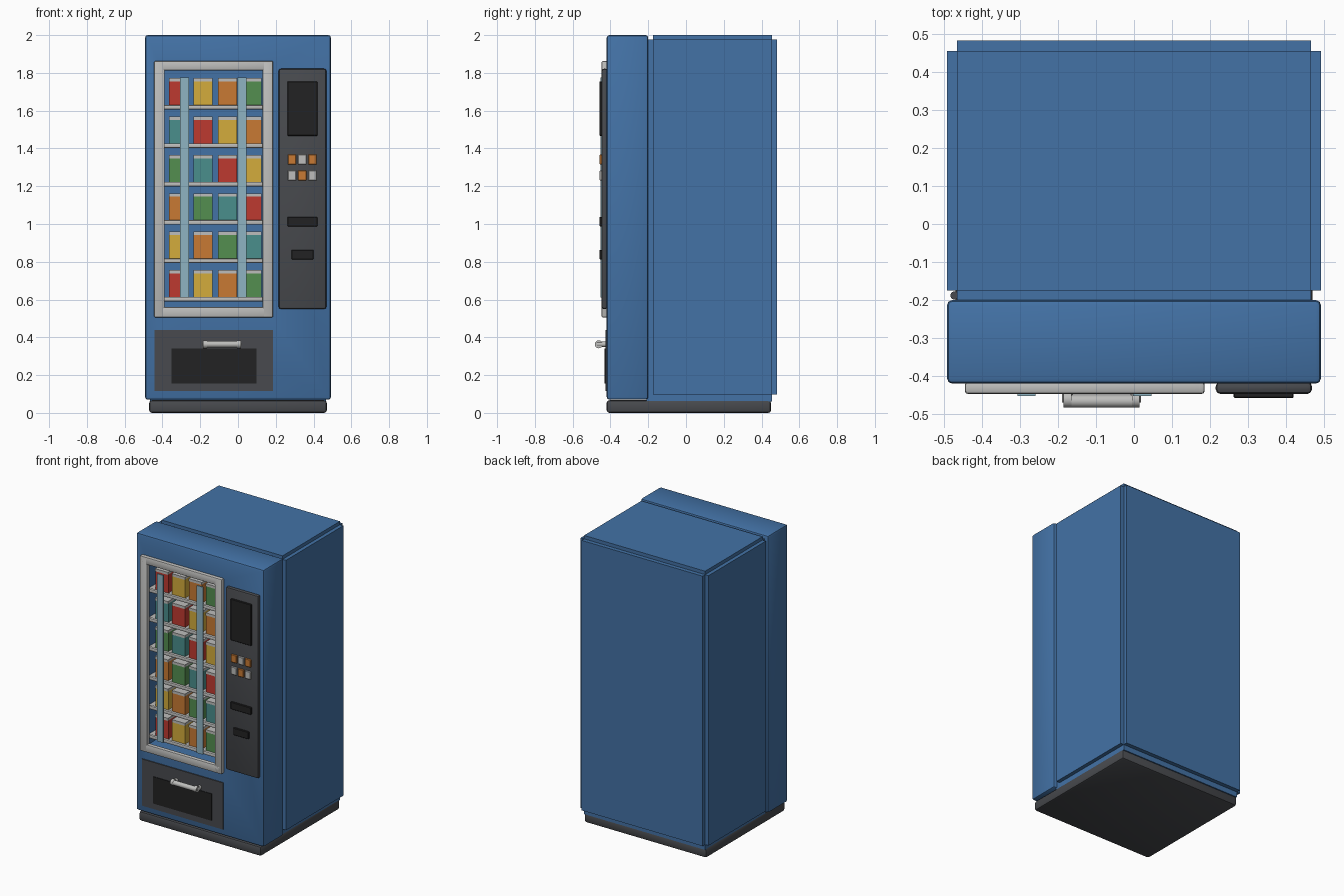
import bpy
from mathutils import Vector

default = bpy.data.objects.get("Cube")
if default:
    bpy.data.objects.remove(default, do_unlink=True)


def material(name, r, g, b):
    """Flat material from 8-bit display colour, stored as linear."""
    lin = [((c / 255 + 0.055) / 1.055) ** 2.4 for c in (r, g, b)] + [1]
    m = bpy.data.materials.new(name)
    m.use_nodes = True
    m.diffuse_color = lin
    m.node_tree.nodes["Principled BSDF"].inputs["Base Color"].default_value = lin
    return m


BLUE = material("cabinet blue", 67, 114, 166)
DARK = material("charcoal", 72, 74, 78)
BLACK = material("black", 34, 34, 35)
GREY = material("light grey", 190, 190, 188)
GLASS = material("pale glass blue", 143, 180, 194)
RED = material("red", 190, 58, 48)
GOLD = material("gold", 212, 172, 60)
ORANGE = material("orange", 200, 122, 52)
GREEN = material("green", 84, 142, 80)
TEAL = material("teal", 74, 142, 140)


def box(name, mat, x, y, z, bevel=0, segments=2):
    """Box given by its (min, max) range on each axis."""
    lo, hi = Vector((x[0], y[0], z[0])), Vector((x[1], y[1], z[1]))
    bpy.ops.mesh.primitive_cube_add(size=1, location=(lo + hi) / 2)
    ob = bpy.context.object
    ob.name = name
    ob.scale = hi - lo
    bpy.ops.object.transform_apply(location=False, rotation=False, scale=True)
    ob.data.materials.append(mat)
    if bevel:
        mod = ob.modifiers.new("Bevel", "BEVEL")
        mod.width, mod.segments = bevel, segments
        bpy.ops.object.modifier_apply(modifier=mod.name)
        bpy.ops.object.shade_smooth_by_angle()
    return ob


def rod(name, mat, radius, length, location, rotation=(0, 0, 0)):
    bpy.ops.mesh.primitive_cylinder_add(vertices=20, radius=radius, depth=length,
                                        location=location, rotation=rotation)
    ob = bpy.context.object
    ob.name = name
    ob.data.materials.append(mat)
    bpy.ops.object.shade_smooth_by_angle()
    return ob


# Plinth and rear cabinet with applied panels
box("plinth", DARK, (-0.47, 0.47), (-0.42, 0.45), (0, 0.067), 0.014)
box("cabinet_core", BLUE, (-0.466, 0.466), (-0.21, 0.455), (0.06, 1.976))
box("top_panel", BLUE, (-0.466, 0.466), (-0.175, 0.455), (1.974, 2.0))
box("bottom_panel", BLUE, (-0.466, 0.466), (-0.175, 0.455), (0.07, 0.1))
box("back_panel", BLUE, (-0.466, 0.466), (0.453, 0.483), (0.097, 1.976))
for side, s in (("left", 1), ("right", -1)):
    box(side + "_side_panel", BLUE, sorted((s * 0.464, s * 0.492)),
        (-0.175, 0.455), (0.097, 1.976))

# Hinges in the gap behind the door
for level, z in (("upper", 1.78), ("lower", 0.43)):
    rod(level + "_hinge", DARK, 0.011, 0.15, (-0.472, -0.188, z))

# Door with display recess
door = box("door", BLUE, (-0.492, 0.492), (-0.42, -0.2), (0.07, 2.0), 0.014)
cutter = box("recess_cutter", BLUE, (-0.41, 0.15), (-0.6, -0.25), (0.54, 1.83))
cutter.hide_render = True
bpy.context.view_layer.objects.active = door
cut = door.modifiers.new("Recess", "BOOLEAN")
cut.operation, cut.solver, cut.object = "DIFFERENCE", "EXACT", cutter
bpy.ops.object.modifier_apply(modifier=cut.name)
bpy.data.objects.remove(cutter, do_unlink=True)

# Window frame
FRAME_Y = (-0.447, -0.415)
for side, x in (("right", (-0.445, -0.388)), ("left", (0.13, 0.186))):
    box("frame_" + side, GREY, x, FRAME_Y, (0.505, 1.863), 0.008)
for side, z in (("bottom", (0.505, 0.56)), ("top", (1.812, 1.863))):
    box("frame_" + side, GREY, (-0.44, 0.18), FRAME_Y, z, 0.008)

# Glass glints
for i, x in enumerate((-0.283, 0.022)):
    box(f"glass_strip_{i + 1}", GLASS, (x - 0.024, x + 0.024),
        (-0.453, -0.445), (0.61, 1.775))

# Shelves and rows of packets
COLOURS = (RED, GOLD, ORANGE, GREEN, TEAL)
for row in range(6):
    z = 1.626 - row * 0.2032
    box(f"shelf_{row + 1}", GREY, (-0.41, 0.15), (-0.395, -0.25), (z - 0.016, z))
    box(f"shelf_rail_{row + 1}", GREY, (-0.4, 0.14), (-0.412, -0.39),
        (z - 0.02, z + 0.004), 0.006)
    for col in range(4):
        x = -0.315 + col * 0.13
        wide = (x - 0.05, x + 0.05)
        tag = f"{row + 1}_{col + 1}"
        box("packet_" + tag, COLOURS[(col - row) % 5], wide,
            (-0.388, -0.29), (z, z + 0.13))
        box("packet_lid_" + tag, GREY, wide, (-0.392, -0.286), (z + 0.128, z + 0.146))

# Control panel
box("control_panel", DARK, (0.215, 0.468), (-0.447, -0.415), (0.55, 1.822), 0.012)
for name, x, z in (("display_screen", (0.262, 0.42), (1.467, 1.755)),
                   ("note_slot", (0.262, 0.42), (0.987, 1.038)),
                   ("coin_slot", (0.283, 0.4), (0.812, 0.863))):
    box(name, BLACK, x, (-0.458, -0.44), z, 0.003, 1)
for row, z in enumerate((1.342, 1.257)):
    for col in range(3):
        x = 0.286 + col * 0.054
        box(f"button_{row + 1}_{col + 1}", GREY if (row + col) % 2 else ORANGE,
            (x - 0.022, x + 0.022), (-0.457, -0.44), (z - 0.027, z + 0.027), 0.003, 1)

# Delivery hatch with handle
box("hatch_surround", DARK, (-0.442, 0.184), (-0.427, -0.415), (0.115, 0.44))
box("hatch_flap", BLACK, (-0.352, 0.098), (-0.431, -0.42), (0.155, 0.342))
SIDEWAYS, FORWARD = (0, 1.5708, 0), (1.5708, 0, 0)
rod("handle_bar", GREY, 0.017, 0.185, (-0.085, -0.466, 0.363), SIDEWAYS)
for side, x in (("right", -0.175), ("left", 0.005)):
    rod("handle_post_" + side, GREY, 0.014, 0.05, (x, -0.445, 0.363), FORWARD)
    rod("handle_collar_" + side, GREY, 0.021, 0.02, (x, -0.462, 0.363), SIDEWAYS)
